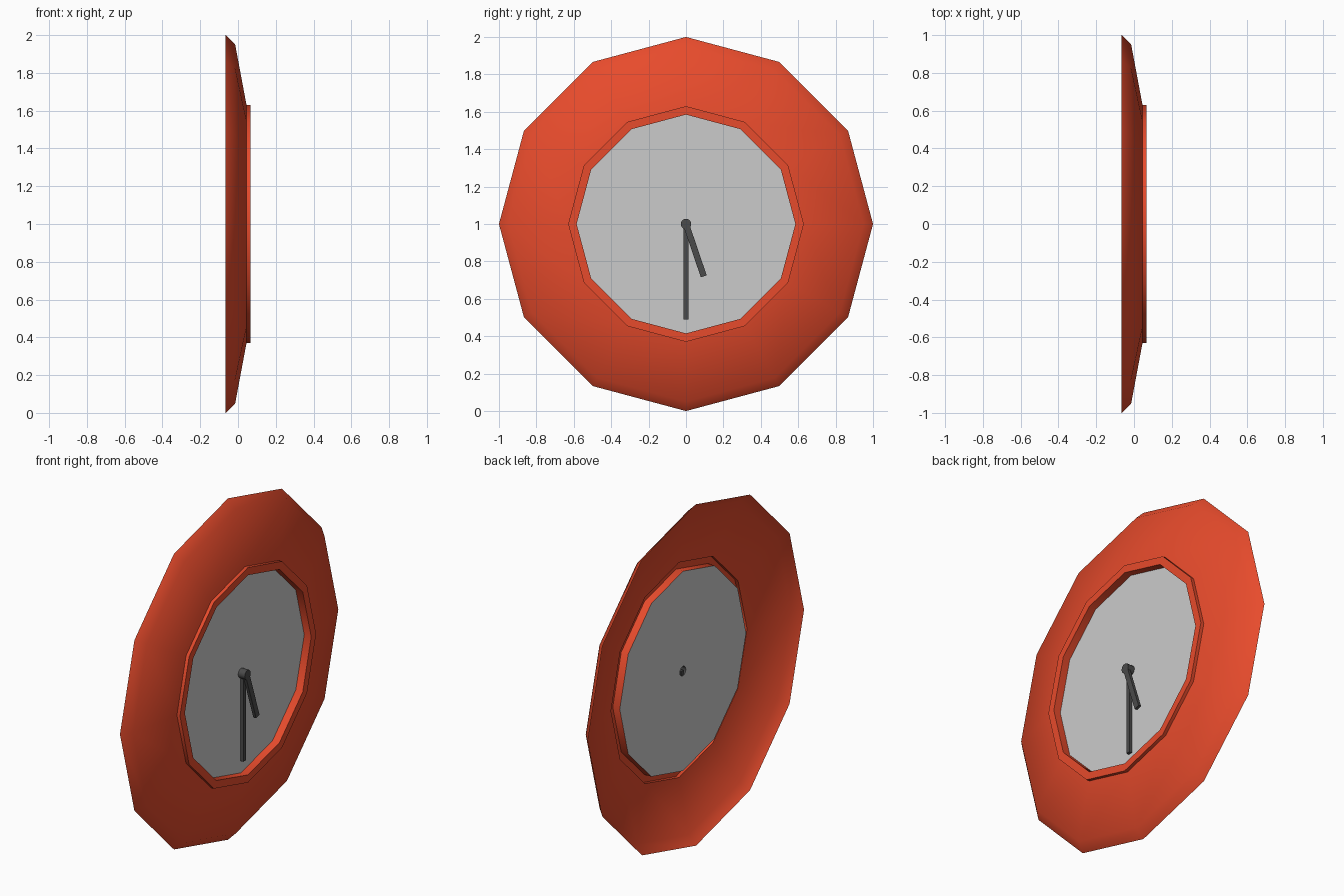
import bpy, bmesh
from math import sin, cos, pi, atan2
from mathutils import Matrix, Vector

if "Cube" in bpy.data.objects:
    bpy.data.objects.remove(bpy.data.objects["Cube"])

CENTRE = Vector((0, 0, 1))


def material(name, colour):
    m = bpy.data.materials.new(name)
    m.diffuse_color = (*colour, 1)
    m.use_nodes = True
    m.node_tree.nodes["Principled BSDF"].inputs["Base Color"].default_value = m.diffuse_color
    return m


red = material("red", (0.8, 0.07, 0.025))
dark = material("dark_grey", (0.07, 0.07, 0.07))


def finish(bm, name, mat=None, smooth=False):
    me = bpy.data.meshes.new(name)
    bm.to_mesh(me)
    bm.free()
    ob = bpy.data.objects.new(name, me)
    bpy.context.collection.objects.link(ob)
    if mat:
        me.materials.append(mat)
    if smooth:
        bpy.ops.object.select_all(action='DESELECT')
        ob.select_set(True)
        bpy.context.view_layer.objects.active = ob
        bpy.ops.object.shade_smooth_by_angle(angle=0.7)
    return ob


def lathe(name, profile, sides, mat=None, cap=False, smooth=False):
    """Sweep (x, radius) points round the clock's x axis."""
    bm = bmesh.new()
    rings = []
    for x, r in profile:
        rings.append([bm.verts.new(CENTRE + Vector((x, r * cos(2 * pi * i / sides),
                                                    r * sin(2 * pi * i / sides))))
                      for i in range(sides)])
    for a, b in zip(rings, rings[1:]):
        for i in range(sides):
            j = (i + 1) % sides
            bm.faces.new((a[i], a[j], b[j], b[i]))
    if cap:
        bm.faces.new(rings[-1])
    return finish(bm, name, mat, smooth)


def hand(name, tip_y, tip_z, width, x, depth):
    """Bar from the clock centre to a tip given relative to that centre."""
    length = (tip_y ** 2 + tip_z ** 2) ** 0.5
    bm = bmesh.new()
    bmesh.ops.create_cube(bm, size=1, matrix=Matrix.Translation((0, 0, length / 2))
                          @ Matrix.Diagonal((depth, width, length, 1)))
    turn = Matrix.Rotation(atan2(-tip_y, tip_z), 4, 'X')
    bm.transform(Matrix.Translation(CENTRE + Vector((x, 0, 0))) @ turn)
    return finish(bm, name, dark)


# Open-backed sloping frame with raised rim and recess wall
lathe("frame", [(-0.065, 1.0), (-0.015, 0.95), (0.045, 0.63), (0.065, 0.63),
                (0.065, 0.585), (0.02, 0.585)], 12, red, smooth=True)

# Dial with a small hole behind the hub
lathe("dial", [(0.02, 0.585), (0.02, 0.028)], 12)

# Hub, open at the back
lathe("hub", [(0.02, 0.028), (0.063, 0.028)], 12, dark, cap=True, smooth=True)

# Hands
hand("minute_hand", 0, -0.51, 0.025, 0.034, 0.018)
hand("hour_hand", 0.095, -0.28, 0.033, 0.053, 0.018)
